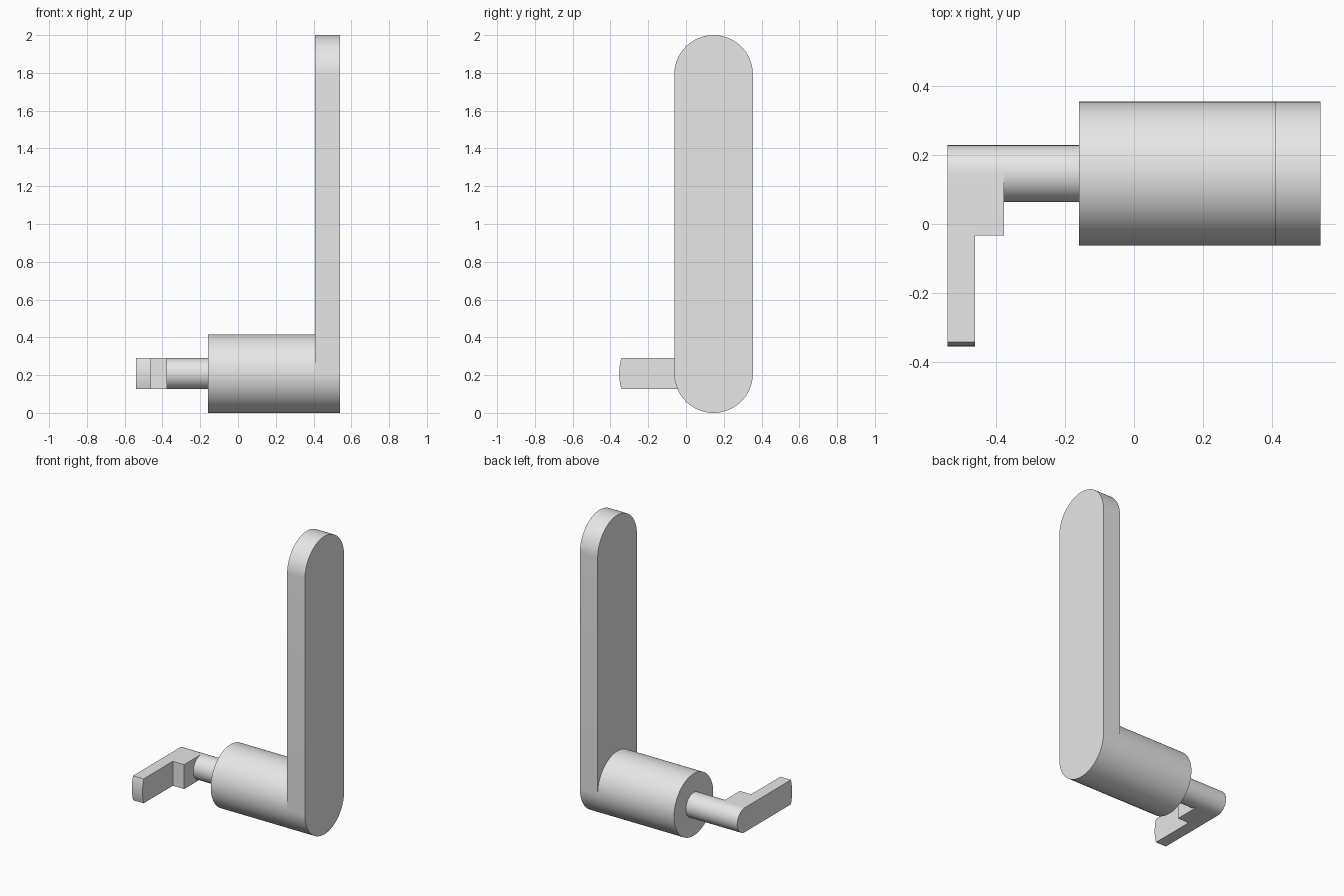
import bpy
import bmesh
import math

cube = bpy.data.objects.get("Cube")
if cube:
    bpy.data.objects.remove(cube, do_unlink=True)

# Common axis of handle, housing and shaft
AXIS_Y, AXIS_Z = 0.146, 0.208
R_BODY, R_SHAFT = 0.208, 0.082

grey = bpy.data.materials.new("light grey")
grey.use_nodes = True
grey.diffuse_color = (0.8, 0.8, 0.8, 1)
grey.node_tree.nodes["Principled BSDF"].inputs["Base Color"].default_value = (0.8, 0.8, 0.8, 1)


def arc(cy, cz, radius, start, end, steps):
    """Points of an arc in the y-z plane, angles in degrees."""
    angles = [math.radians(start + (end - start) * i / steps) for i in range(steps + 1)]
    return [(cy + radius * math.cos(a), cz + radius * math.sin(a)) for a in angles]


def extrude_profile(name, profile, x0, x1):
    """Solid made by sweeping a y-z profile from x0 to x1."""
    bm = bmesh.new()
    face = bm.faces.new([bm.verts.new((x0, y, z)) for y, z in profile])
    swept = bmesh.ops.extrude_face_region(bm, geom=[face], use_keep_orig=True)
    moved = [g for g in swept["geom"] if isinstance(g, bmesh.types.BMVert)]
    bmesh.ops.translate(bm, verts=moved, vec=(x1 - x0, 0, 0))
    bmesh.ops.recalc_face_normals(bm, faces=bm.faces)
    mesh = bpy.data.meshes.new(name)
    bm.to_mesh(mesh)
    bm.free()
    mesh.materials.append(grey)
    obj = bpy.data.objects.new(name, mesh)
    bpy.context.collection.objects.link(obj)
    bpy.ops.object.select_all(action="DESELECT")
    obj.select_set(True)
    bpy.context.view_layer.objects.active = obj
    bpy.ops.object.shade_smooth_by_angle(angle=math.radians(30))
    return obj


# Tall lever plate with rounded ends
lever = arc(AXIS_Y, AXIS_Z, R_BODY, 180, 360, 40) + arc(AXIS_Y, 2 - R_BODY, R_BODY, 0, 180, 40)
extrude_profile("lever_plate", lever, 0.408, 0.54)

# Round housing and thin shaft
extrude_profile("housing", arc(AXIS_Y, AXIS_Z, R_BODY, 0, 360, 80)[:-1], -0.159, 0.408)
extrude_profile("shaft", arc(AXIS_Y, AXIS_Z, R_SHAFT, 0, 360, 64)[:-1], -0.377, -0.159)

# Catch: rounded back end, stepped hub and a long arm with a slightly curved tip
back = arc(AXIS_Y, AXIS_Z, R_SHAFT, -90, 90, 32)
hub = back + [(-0.033, AXIS_Z + R_SHAFT), (-0.033, AXIS_Z - R_SHAFT)]
extrude_profile("catch_hub", hub, -0.461, -0.377)

TIP_Y, TIP_R = -0.354, 0.286
half = math.degrees(math.asin(R_SHAFT / TIP_R))
arm = back + arc(TIP_Y + TIP_R, AXIS_Z, TIP_R, 180 - half, 180 + half, 8)
extrude_profile("catch_arm", arm, -0.54, -0.461)
